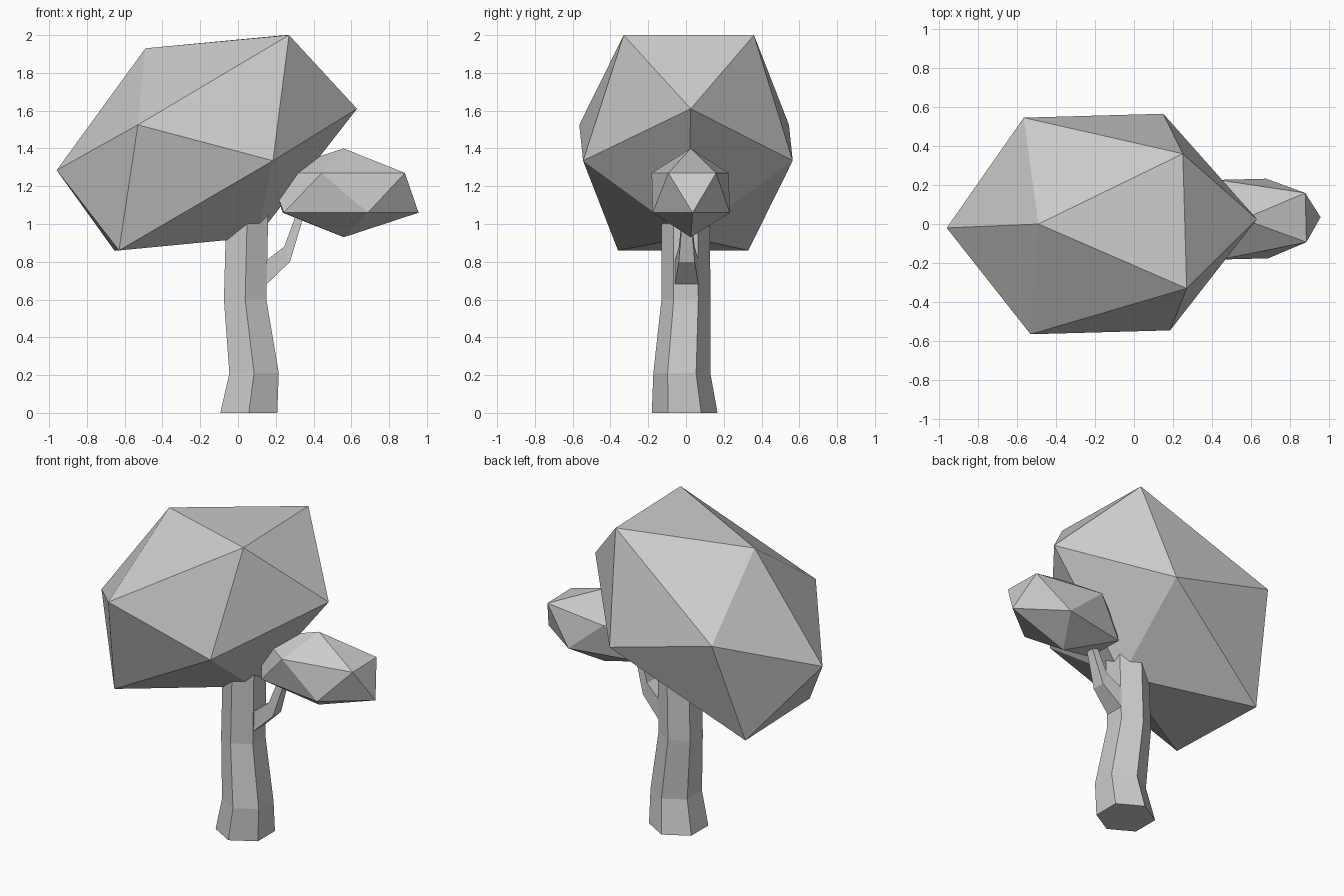
import bpy, bmesh
from math import sin, cos, pi

if "Cube" in bpy.data.objects:
    bpy.data.objects.remove(bpy.data.objects["Cube"])


def finish(name, bm):
    bmesh.ops.recalc_face_normals(bm, faces=bm.faces)
    mesh = bpy.data.meshes.new(name)
    bm.to_mesh(mesh)
    bm.free()
    obj = bpy.data.objects.new(name, mesh)
    bpy.context.collection.objects.link(obj)
    return obj


def loft(name, rings):
    bm = bmesh.new()
    loops = [[bm.verts.new(p) for p in ring] for ring in rings]
    n = len(loops[0])
    for a, b in zip(loops, loops[1:]):
        for i in range(n):
            j = (i + 1) % n
            bm.faces.new((a[i], a[j], b[j], b[i]))
    bm.faces.new(loops[0][::-1])
    bm.faces.new(loops[-1])
    return finish(name, bm)


# Trunk: bent hexagonal column (centre x, centre y, height, radius)
stations = [(0.057, -0.007, 0, 0.174), (0.085, -0.022, 0.21, 0.151),
            (0.038, 0, 0.6, 0.13), (0.05, -0.003, 1.1, 0.128)]
loft("trunk", [[(x + r * cos(pi / 2 + k * pi / 3), y + r * sin(pi / 2 + k * pi / 3), z)
                for k in range(6)] for x, y, z, r in stations])

# Branch: four-sided taper (lower x, lower z, upper x, upper z, half width)
sections = [(0.14, 0.67, 0.14, 0.80, 0.064), (0.275, 0.80, 0.245, 0.88, 0.042),
            (0.335, 1.0, 0.30, 1.03, 0.026), (0.365, 1.1, 0.335, 1.12, 0.022)]
loft("branch", [[(xl, 0.004 - w, zl), (xl, 0.004 + w, zl), (xu, 0.004 + w, zu), (xu, 0.004 - w, zu)]
                for xl, zl, xu, zu, w in sections])

# Large foliage: skewed twenty-sided crown
crown = [(-0.49, 0, 1.93), (0.27, -0.33, 2.0), (0.25, 0.36, 2.0), (0.63, 0.025, 1.61),
         (0.185, -0.545, 1.335), (0.15, 0.565, 1.335), (-0.53, -0.565, 1.525),
         (-0.565, 0.545, 1.525), (-0.96, -0.02, 1.285), (-0.63, -0.36, 0.86),
         (-0.655, 0.33, 0.86), (0.1, 0.01, 0.93)]
bm = bmesh.new()
for p in crown:
    bm.verts.new(p)
bmesh.ops.convex_hull(bm, input=bm.verts)
finish("large_foliage", bm)

# Small foliage: stretched icosahedron on the branch
bm = bmesh.new()
bmesh.ops.create_icosphere(bm, subdivisions=1, radius=1)
small = finish("small_foliage", bm)
low_ring = [v.co.x for v in small.data.vertices if -0.6 < v.co.z < -0.3]
turn = pi if min(low_ring) < -0.85 else 0
small.location = (0.56, 0.025, 1.165)
small.scale = (0.443, 0.24, 0.235)
small.rotation_euler = (0, 0, turn + 0.025)
